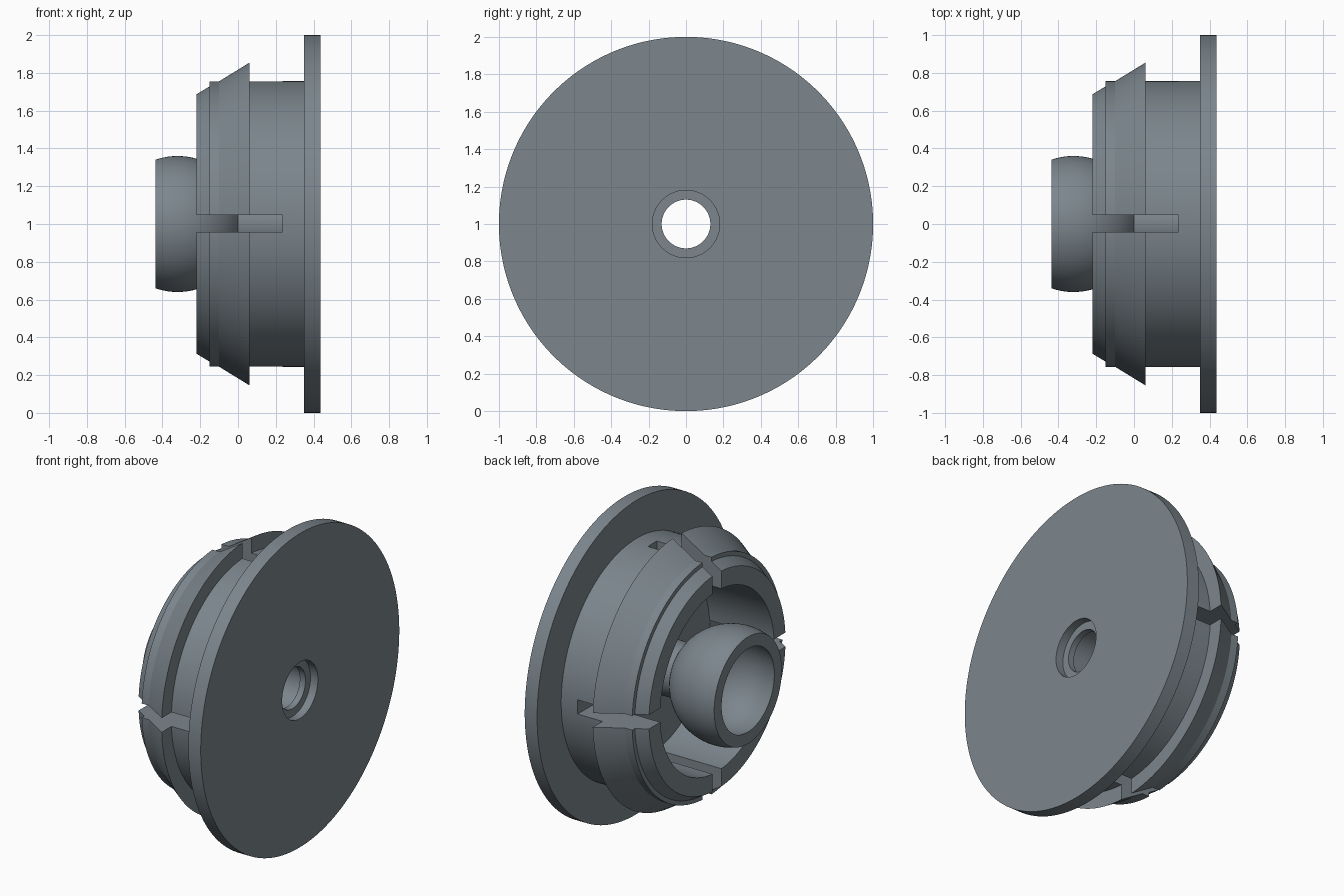
import bpy, bmesh, math

if "Cube" in bpy.data.objects:
    bpy.data.objects.remove(bpy.data.objects["Cube"])

SEG = 128


def revolve(name, profile):
    """Closed (x, radius) profile turned about the x axis at z = 1."""
    bm = bmesh.new()
    rings = []
    for i in range(SEG):
        a = 2 * math.pi * (i + 0.5) / SEG
        rings.append([bm.verts.new((x, r * math.cos(a), 1 + r * math.sin(a)))
                      for x, r in profile])
    n = len(profile)
    for i in range(SEG):
        p, q = rings[i], rings[(i + 1) % SEG]
        for j in range(n):
            k = (j + 1) % n
            bm.faces.new((p[j], p[k], q[k], q[j]))
    bmesh.ops.recalc_face_normals(bm, faces=bm.faces)
    mesh = bpy.data.meshes.new(name)
    bm.to_mesh(mesh)
    bm.free()
    ob = bpy.data.objects.new(name, mesh)
    bpy.context.collection.objects.link(ob)
    return ob


def sphere_arc(cx, radius, x0, x1, steps):
    pts = []
    for i in range(steps + 1):
        x = x0 + (x1 - x0) * i / steps
        pts.append((x, math.sqrt(radius ** 2 - (x - cx) ** 2)))
    return pts


# Flange disc and snap-fit ring with its flared barb
outer = [(0.437, 0.18), (0.437, 1.0), (0.35, 1.0), (0.35, 0.757),
         (0.06, 0.757), (0.06, 0.855), (-0.10, 0.757), (-0.15, 0.757),
         (-0.15, 0.73), (-0.22, 0.688), (-0.22, 0.575), (0.235, 0.575)]
# Stem and ball, then the hollow inside and the stepped bore
ball = [(0.235, 0.17)] + sphere_arc(-0.32, 0.36, -0.001, -0.437, 20)
bore = (sphere_arc(-0.32, 0.29, -0.437, -0.069, 16)
        + [(0.345, 0.145), (0.345, 0.13), (0.385, 0.13), (0.385, 0.18)])
body = revolve("snap_cap_body", outer + ball + bore)

# Four slots dividing the ring into flexible fingers
bm = bmesh.new()
for i in range(4):
    a = i * math.pi / 2
    geo = bmesh.ops.create_cube(bm, size=1)["verts"]
    bmesh.ops.scale(bm, vec=(0.565, 0.5, 0.09), verts=geo)
    bmesh.ops.translate(bm, vec=(-0.048, 0.745, 0.0), verts=geo)
    for v in geo:
        y, z = v.co.y, v.co.z
        v.co.y = y * math.cos(a) - z * math.sin(a) + 0.003
        v.co.z = y * math.sin(a) + z * math.cos(a) + 1.003
mesh = bpy.data.meshes.new("slot_cutter")
bm.to_mesh(mesh)
bm.free()
cutter = bpy.data.objects.new("slot_cutter", mesh)
bpy.context.collection.objects.link(cutter)
cutter.hide_render = True

mod = body.modifiers.new("slots", "BOOLEAN")
mod.operation = "DIFFERENCE"
mod.solver = "EXACT"
mod.object = cutter
bpy.context.view_layer.objects.active = body
body.select_set(True)
bpy.ops.object.modifier_apply(modifier="slots")
bpy.data.objects.remove(cutter)

# Dark blue-grey plastic
mat = bpy.data.materials.new("slate_plastic")
mat.diffuse_color = (0.2, 0.238, 0.265, 1.0)
mat.use_nodes = True
mat.node_tree.nodes["Principled BSDF"].inputs["Base Color"].default_value = mat.diffuse_color
body.data.materials.clear()
body.data.materials.append(mat)

# Smooth turned surfaces with crisp edges
bpy.ops.object.shade_smooth_by_angle(angle=math.radians(25))
